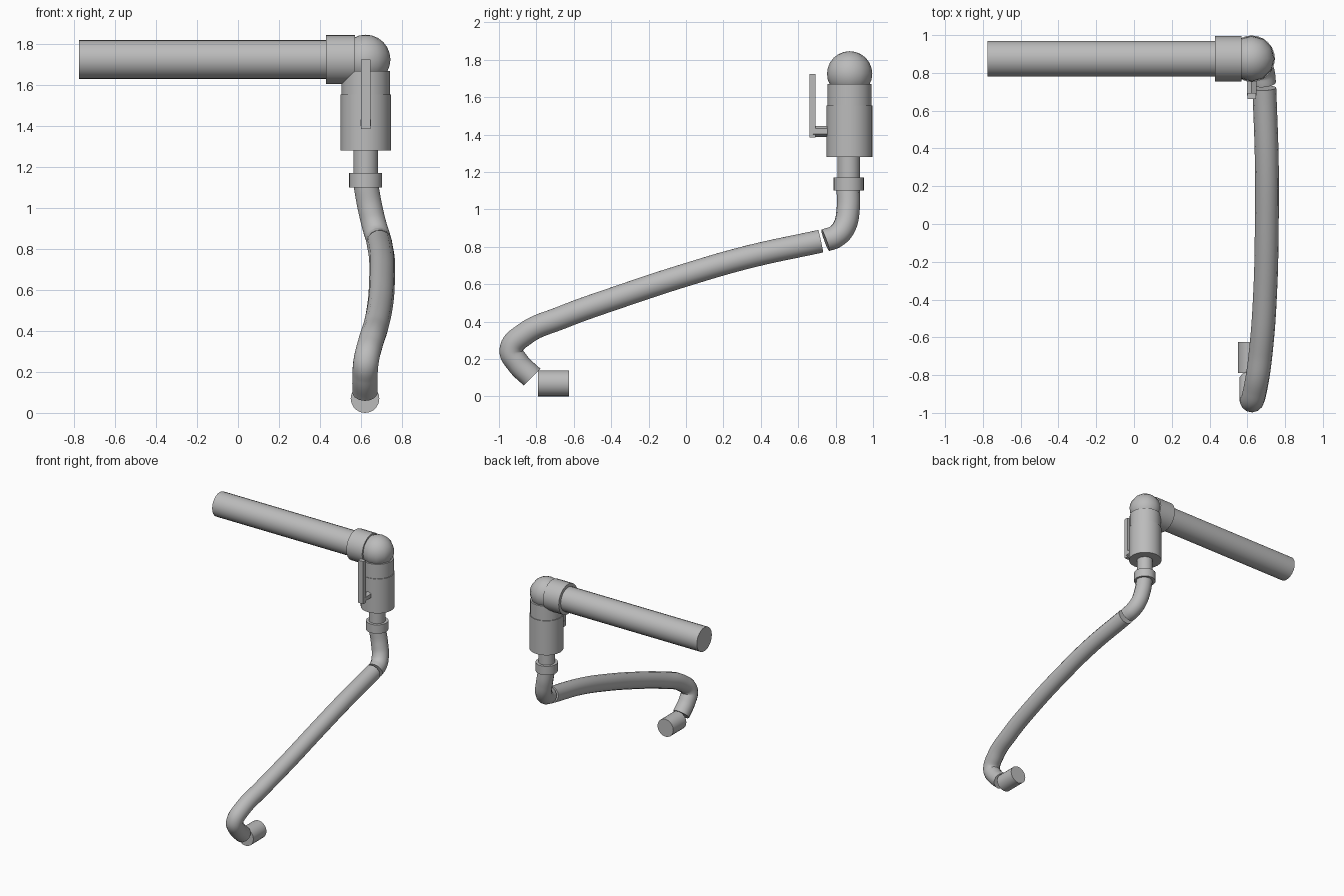
import bpy
import math
from mathutils import Vector

cube = bpy.data.objects.get("Cube")
if cube:
    bpy.data.objects.remove(cube, do_unlink=True)

# Single grey material
grey = bpy.data.materials.new("plain grey")
grey.use_nodes = True
color = (0.5, 0.5, 0.5, 1)
grey.diffuse_color = color
grey.node_tree.nodes["Principled BSDF"].inputs["Base Color"].default_value = color

CX, CY, PIPE_Z = 0.623, 0.875, 1.725


def finish(ob, name, smooth=True):
    ob.name = name
    ob.data.materials.clear()
    ob.data.materials.append(grey)
    if smooth:
        bpy.ops.object.shade_smooth_by_angle(angle=math.radians(40))
    return ob


def tube(name, start, end, radius, sides=24):
    a, b = Vector(start), Vector(end)
    axis = b - a
    bpy.ops.mesh.primitive_cylinder_add(
        vertices=sides, radius=radius, depth=axis.length, location=(a + b) / 2,
        rotation=axis.to_track_quat("Z", "Y").to_euler())
    return finish(bpy.context.object, name)


def hose(name, points, radius):
    curve = bpy.data.curves.new(name, "CURVE")
    curve.dimensions = "3D"
    curve.bevel_depth = radius
    curve.bevel_resolution = 5
    curve.resolution_u = 10
    curve.use_fill_caps = True
    spline = curve.splines.new("BEZIER")
    spline.bezier_points.add(len(points) - 1)
    for bp, p in zip(spline.bezier_points, points):
        bp.co = p
        bp.handle_left_type = bp.handle_right_type = "AUTO"
    ob = bpy.data.objects.new(name, curve)
    bpy.context.collection.objects.link(ob)
    bpy.ops.object.select_all(action="DESELECT")
    ob.select_set(True)
    bpy.context.view_layer.objects.active = ob
    bpy.ops.object.convert(target="MESH")
    return finish(bpy.context.object, name)


# Horizontal pipe and the elbow joining it to the valve
tube("main_pipe", (-0.775, CY, PIPE_Z), (0.44, CY, PIPE_Z), 0.095)
tube("elbow_collar", (0.43, CY, PIPE_Z), (0.57, CY, PIPE_Z), 0.12)
bpy.ops.mesh.primitive_uv_sphere_add(
    segments=12, ring_count=12, radius=0.121, location=(CX, CY, PIPE_Z))
finish(bpy.context.object, "elbow_ball")

# Vertical stack: name, bottom, top, radius
for name, low, high, radius in (
        ("elbow_sleeve", 1.55, 1.67, 0.118),
        ("valve_body", 1.28, 1.555, 0.123),
        ("valve_neck", 1.16, 1.29, 0.06),
        ("hose_nut", 1.10, 1.17, 0.081)):
    y = CY if radius > 0.1 else CY - 0.005
    tube(name, (CX, y, low), (CX, y, high), radius)

# Lever on the front of the valve
tube("lever_stem", (CX, 0.68, 1.417), (CX, 0.77, 1.417), 0.03, 6)
bpy.ops.mesh.primitive_cube_add(size=1, location=(CX, 0.677, 1.555))
lever = bpy.context.object
lever.scale = (0.046, 0.033, 0.34)
bpy.ops.object.transform_apply(location=False, rotation=False, scale=True)
finish(lever, "lever_handle", smooth=False)

# Short bent pipe under the nut
hose("bent_pipe", [(CX, 0.867, 1.12), (0.645, 0.867, 1.0), (0.668, 0.845, 0.905),
                   (0.684, 0.80, 0.855), (0.69, 0.745, 0.835)], 0.062)

# Long sagging hose with a hooked end
hose("long_hose", [(0.69, 0.72, 0.83), (0.703, 0.33, 0.745), (0.703, 0.0, 0.65),
                   (0.695, -0.35, 0.535), (0.672, -0.67, 0.42), (0.645, -0.86, 0.335),
                   (0.625, -0.934, 0.25), (0.62, -0.90, 0.18), (0.62, -0.823, 0.103)], 0.063)

# Nozzle at the free end
tube("nozzle", (0.62, -0.79, 0.07), (0.62, -0.625, 0.07), 0.07, 20)
